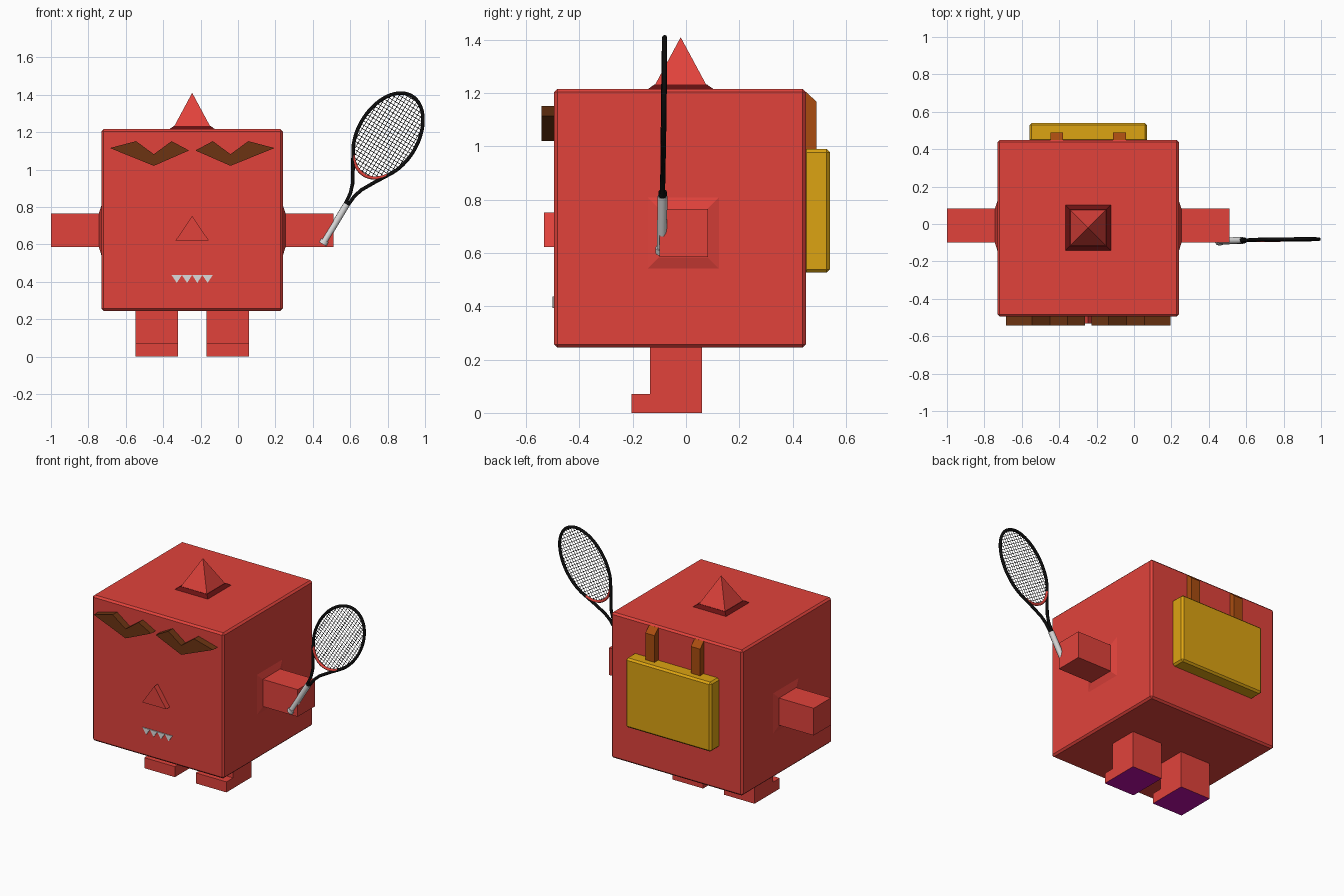
import bpy
import bmesh
import math
from mathutils import Matrix, Vector

if "Cube" in bpy.data.objects:
    bpy.data.objects.remove(bpy.data.objects["Cube"])


def material(name, rgb):
    m = bpy.data.materials.new(name)
    m.use_nodes = True
    m.diffuse_color = (*rgb, 1)
    m.node_tree.nodes["Principled BSDF"].inputs["Base Color"].default_value = (*rgb, 1)
    return m


RED = material("red", (0.75, 0.055, 0.044))
DARK_RED = material("dark red", (0.14, 0.006, 0.006))
BROWN = material("brown", (0.15, 0.034, 0.006))
ORANGE = material("burnt orange", (0.40, 0.073, 0.005))
GOLD = material("gold", (0.72, 0.37, 0.006))
PURPLE = material("purple", (0.50, 0.004, 0.38))
WHITE = material("light grey", (0.72, 0.72, 0.72))
BLACK = material("black", (0.004, 0.004, 0.004))

CX = -0.245  # middle of the body
CY = -0.02


def finish(name, bm, *mats):
    bmesh.ops.recalc_face_normals(bm, faces=bm.faces)
    me = bpy.data.meshes.new(name)
    bm.to_mesh(me)
    bm.free()
    ob = bpy.data.objects.new(name, me)
    bpy.context.collection.objects.link(ob)
    for m in mats:
        me.materials.append(m)
    return ob


def box(name, x, y, z, mat, bevel=0):
    bm = bmesh.new()
    size = [b - a for a, b in (x, y, z)]
    mid = [(a + b) / 2 for a, b in (x, y, z)]
    bmesh.ops.create_cube(bm, matrix=Matrix.Translation(mid) @ Matrix.Diagonal((*size, 1)))
    ob = finish(name, bm, mat)
    if bevel:
        mod = ob.modifiers.new("bevel", 'BEVEL')
        mod.width = bevel
        mod.segments = 1
    return ob


def prism(name, outline, lo, hi, along, *mats):
    """Extrude an outline of (side, height) points along x or y."""
    bm = bmesh.new()
    place = (lambda p: (lo, p[0], p[1])) if along == 'x' else (lambda p: (p[0], lo, p[1]))
    face = bm.faces.new([bm.verts.new(place(p)) for p in outline])
    ext = bmesh.ops.extrude_face_region(bm, geom=[face])
    moved = [v for v in ext["geom"] if isinstance(v, bmesh.types.BMVert)]
    step = Vector((hi - lo, 0, 0)) if along == 'x' else Vector((0, hi - lo, 0))
    bmesh.ops.translate(bm, vec=step, verts=moved)
    return finish(name, bm, *mats)


def frustum(name, base, top, height, matrix, mat):
    """Square frustum given by its half widths, rising along local z."""
    bm = bmesh.new()
    r = math.sqrt(2)
    turn = Matrix.Translation((0, 0, height / 2)) @ Matrix.Rotation(math.pi / 4, 4, 'Z')
    bmesh.ops.create_cone(bm, cap_ends=True, segments=4, radius1=base * r, radius2=top * r,
                          depth=height, matrix=matrix @ turn)
    bmesh.ops.remove_doubles(bm, verts=bm.verts, dist=1e-5)
    return finish(name, bm, mat)


# Body and top spike
box("body", (-0.73, 0.24), (-0.495, 0.45), (0.245, 1.216), RED, 0.012)
frustum("spike_rim", 0.125, 0.098, 0.019, Matrix.Translation((CX, CY, 1.214)), DARK_RED)
frustum("spike", 0.097, 0, 0.18, Matrix.Translation((CX, CY, 1.23)), RED)

for side, tag in ((-1, "right"), (1, "left")):
    # Arm with a low flared socket
    wall = CX + side * 0.484
    box(tag + "_arm", sorted((wall - side * 0.02, CX + side * 0.755)),
        (-0.1, 0.083), (0.585, 0.766), RED)
    turn = Matrix.Rotation(side * math.pi / 2, 4, 'Y')
    frustum(tag + "_arm_socket", 0.137, 0.091, 0.015,
            Matrix.Translation((wall, -0.01, 0.675)) @ turn, RED)

    # Leg with toe and coloured sole
    mid = CX + side * 0.19
    leg = prism(tag + "_leg", [(-0.205, 0), (0.06, 0), (0.06, 0.26), (-0.135, 0.26),
                               (-0.135, 0.07), (-0.205, 0.07)],
                mid - 0.113, mid + 0.113, 'x', RED, PURPLE)
    for p in leg.data.polygons:
        p.material_index = int(p.normal.z < -0.9)

    # Winged eyebrow
    brow = [(0.44, 1.115), (0.3, 1.152), (0.205, 1.082), (0.11, 1.152), (0.017, 1.102), (0.205, 1.02)]
    prism(tag + "_eyebrow", [(CX + side * u, z) for u, z in brow], -0.542, -0.49, 'y', BROWN)

    # Backpack strap
    mid = CX + side * 0.168
    prism(tag + "_strap", [(0.44, 0.97), (0.49, 0.97), (0.49, 1.168), (0.45, 1.205), (0.44, 1.205)],
          mid - 0.034, mid + 0.034, 'x', ORANGE)

# Face
prism("nose", [(-0.333, 0.622), (-0.157, 0.622), (CX, 0.752)], -0.533, -0.49, 'y', RED)
for i in range(4):
    x = -0.355 + i * 0.055
    prism(f"tooth_{i + 1}", [(x, 0.436), (x + 0.055, 0.436), (x + 0.0275, 0.394)],
          -0.501, -0.493, 'y', WHITE)

# Backpack
box("backpack", (-0.56, 0.07), (0.44, 0.54), (0.527, 0.99), GOLD, 0.012)

# Racket: u runs along its axis, v across, measured from the head centre
AX = Vector((math.cos(math.radians(59)), 0, math.sin(math.radians(59))))
ACROSS = Vector((-AX.z, 0, AX.x))
HEAD = Vector((0.802, -0.083, 1.182))
A, B = 0.247, 0.16


def at(u, v):
    return HEAD + AX * u + ACROSS * v + Vector((0, u * 0.012, 0))


def tubes(name, lines, radius, mat, sides=2):
    cu = bpy.data.curves.new(name, 'CURVE')
    cu.dimensions = '3D'
    cu.bevel_depth = radius
    cu.bevel_resolution = sides
    cu.use_fill_caps = True
    for line in lines:
        sp = cu.splines.new('POLY')
        sp.points.add(len(line) - 1)
        for p, uv in zip(sp.points, line):
            p.co = (*at(*uv), 1)
    cu.materials.append(mat)
    ob = bpy.data.objects.new(name, cu)
    bpy.context.collection.objects.link(ob)
    return ob


def arc(start, end, n):
    angles = [math.radians(start + (end - start) * i / n) for i in range(n + 1)]
    return [(A * math.cos(t), B * math.sin(t)) for t in angles]


fork = [(-0.44, 0.007), (-0.37, 0.013), (-0.32, 0.029), (-0.25, 0.068), (-0.2, 0.098)]
loop = fork + arc(135, -135, 48) + [(u, -v) for u, v in reversed(fork)]
tubes("racket_frame", [loop], 0.0095, BLACK)
tubes("racket_bridge", [arc(138, 222, 14)], 0.009, RED)

# Strings clipped to the head ellipse
GAP = 0.0195
strings = []
for i in range(-12, 13):
    u = i * GAP
    if abs(u) < A:
        w = B * math.sqrt(1 - (u / A) ** 2)
        strings.append([(u, -w), (u, w)])
    v = i * GAP
    if abs(v) < B:
        h = A * math.sqrt(1 - (v / B) ** 2)
        strings.append([(-h, v), (h, v)])
tubes("racket_strings", strings, 0.0016, BLACK, 0)

# Handle with collar and butt cap
tubes("racket_collar", [[(-0.435, 0), (-0.41, 0)]], 0.016, BLACK, 3)
tubes("racket_handle", [[(-0.66, 0), (-0.43, 0)]], 0.0185, WHITE, 3)
tubes("racket_butt", [[(-0.678, 0), (-0.655, 0)]], 0.024, WHITE, 3)
